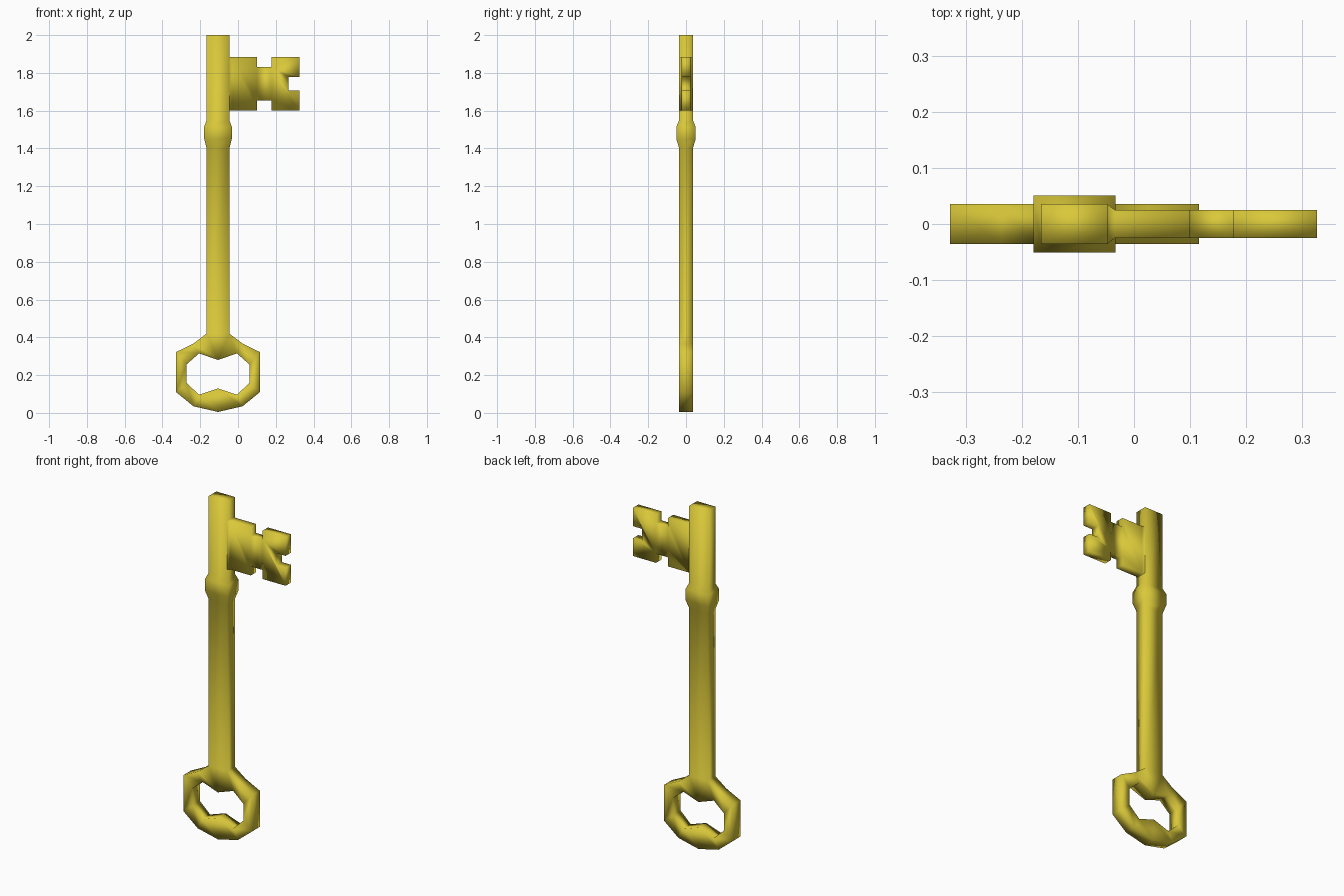
import bpy
import bmesh

cube = bpy.data.objects.get("Cube")
if cube:
    bpy.data.objects.remove(cube, do_unlink=True)

# Single material
COLOUR = (0.70, 0.58, 0.042, 1.0)
brass = bpy.data.materials.new("yellow_brass")
brass.use_nodes = True
brass.diffuse_color = COLOUR
brass.node_tree.nodes["Principled BSDF"].inputs["Base Color"].default_value = COLOUR

CX = -0.106          # centre line of the shaft
HALF_W = 0.06        # shaft half width
HALF_D = 0.036       # shaft half depth
BOW_TOP = 0.42


def prism(bm, polys, depth, is_open):
    """Thicken flat x-z polygons; leave out the rim where is_open(a, b)."""
    cache = {}

    def vert(p, side):
        key = (p, side)
        if key not in cache:
            cache[key] = bm.verts.new((p[0], side * depth(p), p[1]))
        return cache[key]

    edges = {(p[i - 1], p[i]) for p in polys for i in range(len(p))}
    for p in polys:
        bm.faces.new([vert(q, -1) for q in p])
        bm.faces.new([vert(q, 1) for q in reversed(p)])
    for a, b in sorted(edges):
        if (b, a) not in edges and not is_open(a, b):
            bm.faces.new((vert(b, -1), vert(a, -1), vert(a, 1), vert(b, 1)))


def finish(bm, name):
    bmesh.ops.remove_doubles(bm, verts=bm.verts, dist=0.0005)
    bmesh.ops.recalc_face_normals(bm, faces=bm.faces)
    for f in bm.faces:
        f.smooth = True
    mesh = bpy.data.meshes.new(name)
    bm.to_mesh(mesh)
    bm.free()
    mesh.materials.append(brass)
    obj = bpy.data.objects.new(name, mesh)
    bpy.context.collection.objects.link(obj)
    return obj


# Bow: half of the ring outline, mirrored across the shaft line
outer = [(HALF_W, BOW_TOP), (0.13, 0.367), (0.222, 0.322),
         (0.222, 0.11), (0.13, 0.035), (0, 0.005)]
inner = [(0, 0.28), (0.1, 0.315), (0.166, 0.257),
         (0.166, 0.158), (0.1, 0.096), (0, 0.13)]


def place(points, sign):
    return [(round(CX + sign * x, 4), z) for x, z in points]


polys = [place([(-HALF_W, BOW_TOP), (HALF_W, BOW_TOP), inner[0]], 1)]
for i in range(len(outer) - 1):
    quad = [outer[i], outer[i + 1], inner[i + 1], inner[i]]
    polys.append(place(quad, 1))
    polys.append(place(quad[::-1], -1))

bm = bmesh.new()
prism(bm, polys, lambda p: HALF_D,
      lambda a, b: a[1] == b[1] == BOW_TOP)

# Shaft and collar: rectangular rings (height, extra size) joined to the bow
rings = []
for z, grow in [(BOW_TOP, 0), (1.40, 0), (1.45, 0.013), (1.515, 0.013),
                (1.55, 0), (2.0, 0)]:
    w, d = HALF_W + grow, HALF_D + grow * 1.15
    rings.append([bm.verts.new((CX + sx * w, sy * d, z))
                  for sx, sy in ((-1, -1), (1, -1), (1, 1), (-1, 1))])
for low, high in zip(rings, rings[1:]):
    for i in range(4):
        j = (i + 1) % 4
        bm.faces.new((low[i], low[j], high[j], high[i]))
bm.faces.new(rings[-1])
finish(bm, "shaft_with_bow")

# Bit: notched plate that flares out where it meets the shaft
ROOT, NECK, TIP = CX + HALF_W - 0.001, -0.034, 0.326
BOTTOM, TOP = 1.602, 1.885
NOTCH_A, NOTCH_B, SLOT = 0.10, 0.177, 0.267
plate = [(NECK, BOTTOM), (NOTCH_A, BOTTOM), (NOTCH_A, 1.655),
         (NOTCH_B, 1.655), (NOTCH_B, BOTTOM), (TIP, BOTTOM),
         (TIP, 1.706), (SLOT, 1.706), (SLOT, 1.777), (TIP, 1.777),
         (TIP, TOP), (NOTCH_B, TOP), (NOTCH_B, 1.832),
         (NOTCH_A, 1.832), (NOTCH_A, TOP), (NECK, TOP)]
flare = [(ROOT, BOTTOM), (NECK, BOTTOM), (NECK, TOP), (ROOT, TOP)]
bm = bmesh.new()
prism(bm, [plate, flare], lambda p: 0.035 if p[0] == ROOT else 0.025,
      lambda a, b: a[0] == b[0] == ROOT)
finish(bm, "bit")
